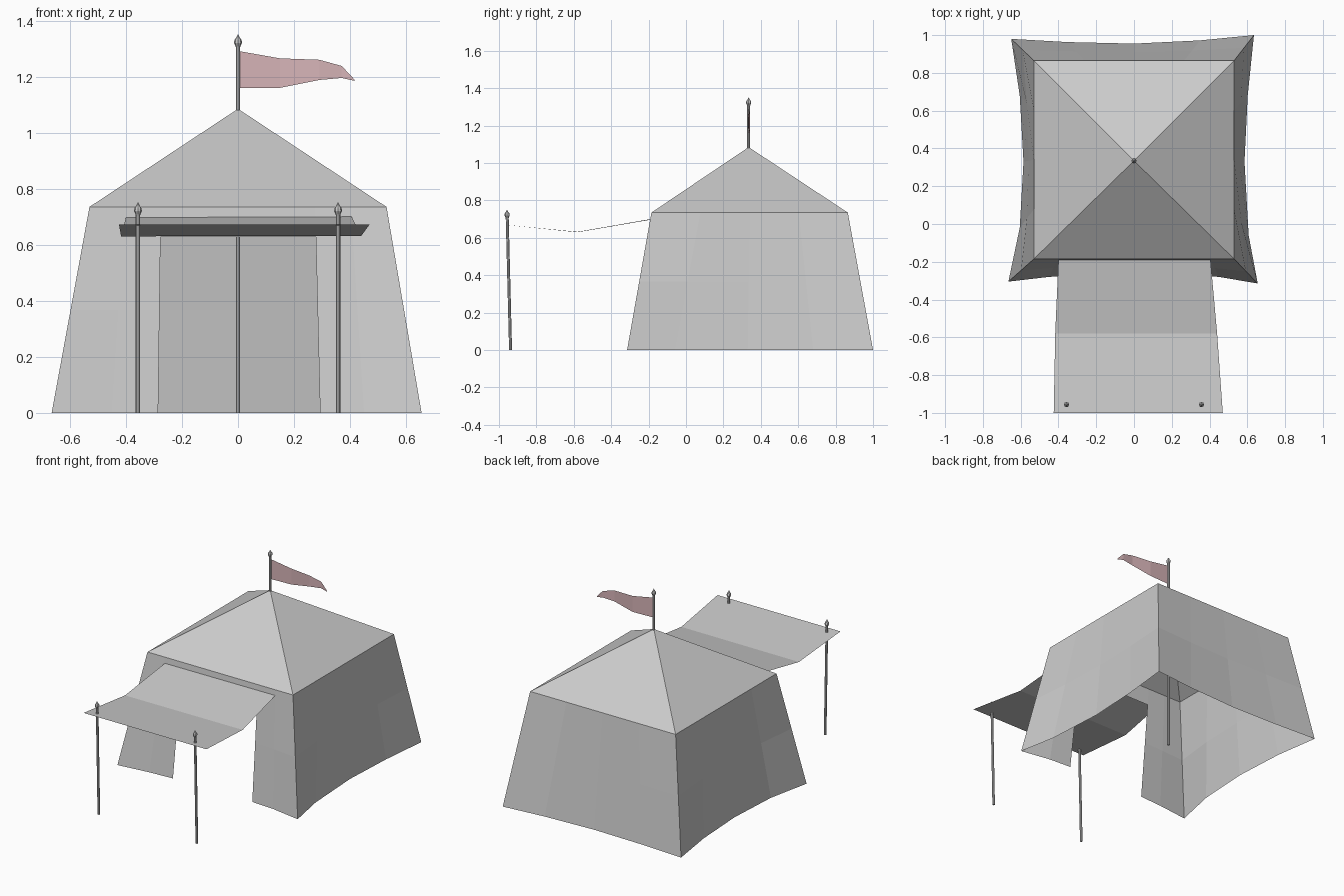
import bpy, bmesh, math
from mathutils import Vector

if "Cube" in bpy.data.objects:
    bpy.data.objects.remove(bpy.data.objects["Cube"])


def material(name, rgb):
    m = bpy.data.materials.new(name)
    m.diffuse_color = (*rgb, 1)
    m.use_nodes = True
    m.node_tree.nodes["Principled BSDF"].inputs["Base Color"].default_value = m.diffuse_color
    return m


CANVAS = material("canvas grey", (0.60, 0.60, 0.60))
FLAG = material("flag pink", (0.68, 0.46, 0.48))
POLE = material("pole grey", (0.60, 0.60, 0.60))


def add_object(name, bm, mat):
    me = bpy.data.meshes.new(name)
    bm.to_mesh(me)
    bm.free()
    me.materials.append(mat)
    ob = bpy.data.objects.new(name, me)
    bpy.context.collection.objects.link(ob)
    return ob


def loft(name, rows, mat):
    """Skin a sheet through rows of points of equal length."""
    bm = bmesh.new()
    grid = [[bm.verts.new(p) for p in row] for row in rows]
    for a, b in zip(grid, grid[1:]):
        for i in range(len(a) - 1):
            bm.faces.new((a[i], a[i + 1], b[i + 1], b[i]))
    return add_object(name, bm, mat)


def lathe(name, base, top, profile, mat, sides=8):
    """Turned pole: profile of (radius, height), leaning from base to top."""
    bm = bmesh.new()
    base, top = Vector(base), Vector(top)
    lean = (top - base) / (top.z - base.z)
    rings = []
    for r, h in profile:
        c = base + lean * h
        rings.append([bm.verts.new((c.x + r * math.cos(k * math.tau / sides),
                                    c.y + r * math.sin(k * math.tau / sides), c.z))
                      for k in range(sides)])
    for a, b in zip(rings, rings[1:]):
        for k in range(sides):
            n = (k + 1) % sides
            bm.faces.new((a[k], a[n], b[n], b[k]))
    bm.faces.new(rings[0][::-1])
    bm.faces.new(rings[-1])
    return add_object(name, bm, mat)


def pole_profile(h, r=0.008):
    """Straight shaft with a ball and spike finial."""
    return [(r, 0), (r, h - 0.045), (0.009, h - 0.04), (0.014, h - 0.03),
            (0.013, h - 0.02), (0.006, h - 0.01), (0.001, h)]


EAVE, HALF, CY = 0.735, 0.53, 0.34
Y0, Y1 = -0.185, 0.865

# pyramid roof
bm = bmesh.new()
apex = bm.verts.new((0, 0.335, 1.085))
rim = [bm.verts.new((x, y, EAVE)) for x, y in
       ((-HALF, Y0), (HALF, Y0), (HALF, Y1), (-HALF, Y1))]
for i in range(4):
    bm.faces.new((rim[i], rim[(i + 1) % 4], apex))
add_object("roof", bm, CANVAS)


# flared walls whose hem bows inward between the corners
def wall(name, top_a, top_b, hem):
    n = len(hem) - 1
    top = [Vector((*top_a, EAVE)).lerp(Vector((*top_b, EAVE)), i / n) for i in range(n + 1)]
    low = [Vector((x, y, 0)) for x, y in hem]
    rows = [[l.lerp(t, f) for l, t in zip(low, top)] for f in (0, 0.5, 1)]
    return loft(name, rows, CANVAS)


wall("right_wall", (HALF, Y0), (HALF, Y1),
     [(0.655, -0.315), (0.607, -0.06), (0.585, 0.33), (0.602, 0.68), (0.635, 1.0)])
wall("back_wall", (HALF, Y1), (-HALF, Y1),
     [(0.635, 1.0), (0.35, 0.972), (0.0, 0.955), (-0.35, 0.963), (-0.65, 0.98)])
wall("left_wall", (-HALF, Y1), (-HALF, Y0),
     [(-0.65, 0.98), (-0.605, 0.68), (-0.585, 0.33), (-0.605, -0.02), (-0.665, -0.305)])
wall("front_wall_left", (-HALF, Y0), (-0.275, Y0),
     [(-0.665, -0.305), (-0.45, -0.28), (-0.285, -0.27)])
wall("front_wall_right", (0.275, Y0), (HALF, Y0),
     [(0.293, -0.27), (0.45, -0.28), (0.655, -0.315)])

# strip over the doorway
loft("door_lintel", [[(-0.277, -0.198, 0.628), (0.278, -0.198, 0.628)],
                     [(-0.275, Y0, EAVE), (0.275, Y0, EAVE)]], CANVAS)

# sagging awning
loft("awning", [[(-0.425, -1.0, 0.673), (0.47, -1.0, 0.673)],
                [(-0.417, -0.58, 0.63), (0.44, -0.58, 0.632)],
                [(-0.40, -0.19, 0.697), (0.405, -0.19, 0.70)]], CANVAS)

# awning poles
for side, x in (("left", -0.357), ("right", 0.357)):
    lathe(side + "_awning_pole", (x, -0.938, 0), (x, -0.957, 0.75), pole_profile(0.75), POLE)

# centre pole through the roof
lathe("centre_pole", (0, 0.335, 0), (0, 0.335, 1.35), pole_profile(1.35), POLE)

# waving pennant: x, y offset, bottom z, top z
flag = [(0.008, 0, 1.16, 1.29), (0.15, 0.006, 1.16, 1.265), (0.29, -0.004, 1.188, 1.26),
        (0.37, 0.003, 1.195, 1.238), (0.415, 0, 1.185, 1.19)]
loft("pennant", [[(x, 0.335 + y, lo) for x, y, lo, hi in flag],
                 [(x, 0.335 + y, hi) for x, y, lo, hi in flag]], FLAG)
